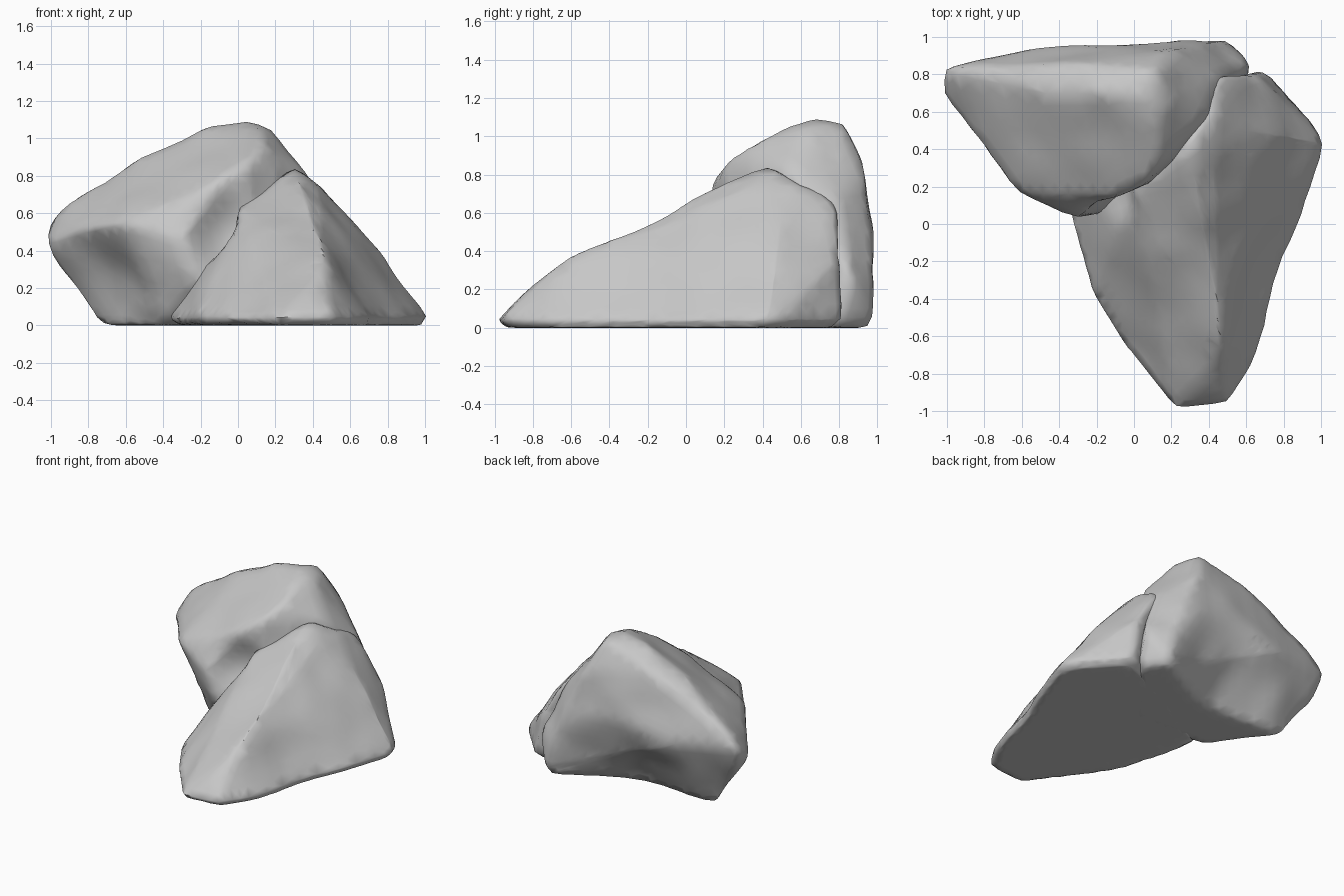
import bpy
import bmesh
from mathutils import Vector, noise

default_cube = bpy.data.objects.get("Cube")
if default_cube:
    bpy.data.objects.remove(default_cube, do_unlink=True)


def make_material(name, grey):
    material = bpy.data.materials.new(name)
    material.use_nodes = True
    colour = (grey, grey, grey, 1)
    material.diffuse_color = colour
    material.node_tree.nodes["Principled BSDF"].inputs["Base Color"].default_value = colour
    return material


def refine(bm, longest_edge, rounds):
    """Split long edges until the facets are fine enough to weather."""
    for _ in range(rounds):
        long_edges = [e for e in bm.edges if e.calc_length() > longest_edge]
        if not long_edges:
            break
        bmesh.ops.subdivide_edges(bm, edges=long_edges, cuts=1)
        bmesh.ops.triangulate(bm, faces=bm.faces[:])


def press_hollow(bm, centre, radius, push):
    """Push the skin around a point inwards, fading out with distance."""
    for vert in bm.verts:
        reach = (vert.co - Vector(centre)).length / radius
        if reach < 1:
            vert.co += Vector(push) * (1 - reach * reach) ** 2


def weather(bm, seed_offset, strength):
    """Round the edges a little and push shallow dents into the stone."""
    bmesh.ops.smooth_vert(bm, verts=bm.verts[:], factor=0.4,
                          use_axis_x=True, use_axis_y=True, use_axis_z=True)
    bm.normal_update()
    for vert in bm.verts:
        if vert.co.z > 0.06:
            dent = noise.noise(vert.co * 4 + seed_offset)
            vert.co += vert.normal * dent * strength
        vert.co.z = max(vert.co.z, 0)


def make_rock(name, corners, foot, foot_height, hollows, seed_offset, material):
    """Wrap a stone skin around its corner points and its bevelled foot."""
    centre = sum((Vector(p) for p in foot), Vector((0, 0))) / len(foot)
    points = [Vector(p) for p in corners]
    for p in foot:
        points.append(Vector((*p, foot_height)))
        points.append(centre.lerp(Vector(p), 0.95).to_3d())

    bm = bmesh.new()
    for p in points:
        bm.verts.new(p)
    hull = bmesh.ops.convex_hull(bm, input=bm.verts[:])
    loose = {g for g in hull["geom_interior"] + hull["geom_unused"]
             if isinstance(g, bmesh.types.BMVert)}
    bmesh.ops.delete(bm, geom=list(loose), context="VERTS")
    refine(bm, longest_edge=0.1, rounds=6)
    for hollow in hollows:
        press_hollow(bm, *hollow)
    weather(bm, seed_offset, strength=0.015)
    bmesh.ops.recalc_face_normals(bm, faces=bm.faces[:])

    mesh = bpy.data.meshes.new(name)
    bm.to_mesh(mesh)
    bm.free()
    mesh.materials.append(material)
    rock = bpy.data.objects.new(name, mesh)
    bpy.context.collection.objects.link(rock)
    bpy.ops.object.select_all(action="DESELECT")
    bpy.context.view_layer.objects.active = rock
    rock.select_set(True)
    bpy.ops.object.shade_smooth_by_angle(angle=1.0)
    return rock


stone = make_material("grey stone", 0.57)

# Rear boulder: undercut on its left, tallest near the middle
rear_corners = [
    # summit
    (-0.14, 0.7, 1.07), (0.05, 0.68, 1.1), (0.18, 0.65, 1.05), (0.1, 0.82, 1.07),
    # shoulder sloping to the overhanging tip
    (-0.47, 0.7, 0.92), (-0.55, 0.85, 0.84), (-0.3, 0.86, 0.95), (-0.8, 0.84, 0.71),
    (-0.96, 0.8, 0.61), (-1.02, 0.84, 0.54), (-1.02, 0.7, 0.44), (-0.96, 0.74, 0.32),
    # overhanging rim and the column under it
    (-0.84, 0.45, 0.53), (-0.62, 0.16, 0.55), (-0.45, 0.1, 0.54), (-0.3, 0.03, 0.45),
    (-0.24, 0.04, 0.25),
    # front lip and the brow above it
    (-0.08, 0.16, 0.79), (0.04, 0.21, 0.86), (0.15, 0.36, 0.96), (0.12, 0.5, 1.04),
    (0.2, 0.35, 0.86), (0.36, 0.55, 0.82),
    # back wall
    (-0.57, 0.93, 0.5), (-0.33, 0.95, 0.55), (0.2, 0.98, 0.55), (0.2, 0.93, 0.85),
    (0.45, 0.98, 0.3), (0.62, 0.86, 0.25), (0.47, 0.8, 0.62),
]
rear_foot = [
    (-0.76, 0.69), (-0.42, 0.24), (0.2, 0.2), (0.62, 0.8), (0.5, 0.98), (-0.15, 0.77),
]
rear_hollows = [
    # back wall near the foot, undercut, face below the lip
    ((-0.08, 0.82, 0), 0.62, (0, -0.14, 0)),
    ((-0.66, 0.42, 0.25), 0.34, (0.03, 0.08, 0)),
    ((-0.08, 0.12, 0.5), 0.25, (0, 0.08, 0)),
]
make_rock("rear_boulder", rear_corners, rear_foot, 0.05, rear_hollows,
          Vector((3, 1, 7)), stone)

# Front boulder: a long wedge climbing from the front to a peak
front_corners = [
    # ridge
    (0.4, -0.81, 0.22), (0.46, -0.66, 0.33), (0.45, -0.45, 0.44), (0.42, -0.2, 0.53),
    (0.38, 0.05, 0.66), (0.32, 0.27, 0.79), (0.3, 0.43, 0.84),
    (0.45, 0.6, 0.74), (0.43, 0.78, 0.67),
    # rounded shoulder beside the ridge
    (0.43, 0.36, 0.75), (0.46, 0.05, 0.61), (0.51, -0.2, 0.46),
    # left flank
    (0, 0.2, 0.64), (-0.22, 0.1, 0.27), (0.05, 0.5, 0.3),
    # right flank and back end
    (0.61, 0.5, 0.57), (0.71, 0.45, 0.43), (0.88, 0.45, 0.22),
    (0.55, 0.77, 0.54), (0.64, 0.81, 0.38),
]
front_foot = [
    (-0.34, 0.05), (-0.37, 0.25), (-0.21, -0.4), (-0.07, -0.62), (0.08, -0.79),
    (0.22, -0.99), (0.5, -0.96), (0.63, -0.76), (0.81, 0), (0.87, 0.22),
    (1.02, 0.43), (0.97, 0.52), (0.8, 0.66), (0.7, 0.82), (0, 0.5),
]
front_hollows = [
    # saddle of the ridge, right flank, notch beside the rear boulder
    ((0.44, -0.15, 0.56), 0.3, (0, 0, -0.03)),
    ((0.72, -0.25, 0.15), 0.35, (-0.04, 0, 0)),
    ((-0.1, 0.18, 0.48), 0.2, (0.07, 0, -0.05)),
]
make_rock("front_boulder", front_corners, front_foot, 0.04, front_hollows,
          Vector((8, 5, 2)), stone)
